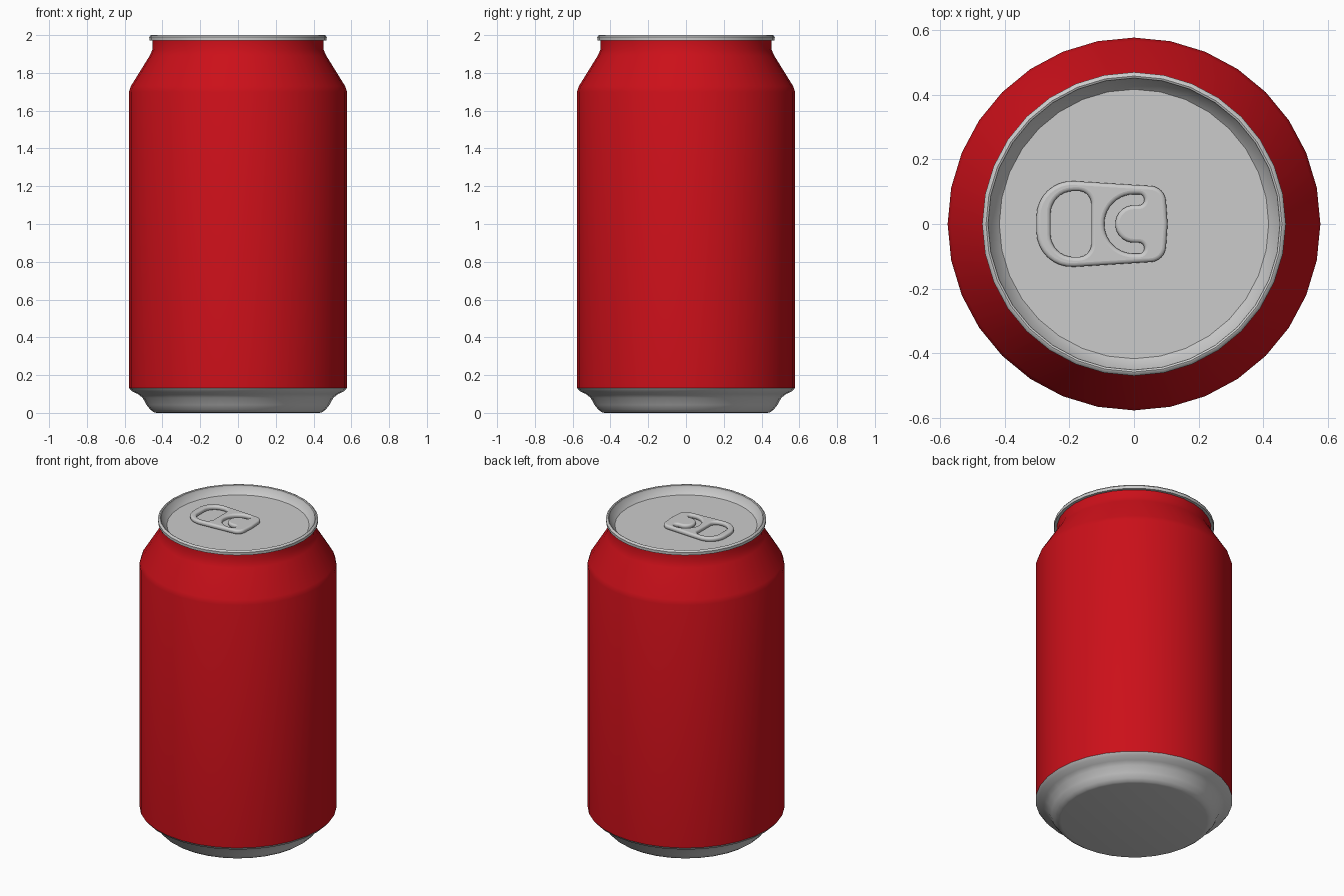
import bpy, bmesh, math
from mathutils import Vector

if "Cube" in bpy.data.objects:
    bpy.data.objects.remove(bpy.data.objects["Cube"])

SIDES = 32


def finish(obj, angle):
    bpy.ops.object.select_all(action='DESELECT')
    obj.select_set(True)
    bpy.context.view_layer.objects.active = obj
    bpy.ops.object.shade_smooth_by_angle(angle=math.radians(angle))


def lathe(name, profile, cap=None, angle=38):
    """Revolve (radius, z) points; cap is the index of a ring to close with a disc."""
    bm = bmesh.new()
    rings = []
    for r, z in profile:
        rings.append([bm.verts.new((r * math.cos(2 * math.pi * i / SIDES),
                                    r * math.sin(2 * math.pi * i / SIDES), z))
                      for i in range(SIDES)])
    for a, b in zip(rings, rings[1:]):
        for i in range(SIDES):
            j = (i + 1) % SIDES
            bm.faces.new((a[i], a[j], b[j], b[i]))
    if cap == 0:
        bm.faces.new(rings[0][::-1])
    elif cap is not None:
        bm.faces.new(rings[cap])
    mesh = bpy.data.meshes.new(name)
    bm.to_mesh(mesh)
    bm.free()
    obj = bpy.data.objects.new(name, mesh)
    bpy.context.collection.objects.link(obj)
    finish(obj, angle)
    return obj


def rounded(corners, steps=8):
    """Closed outline from (x, y, radius) corners."""
    pts = []
    n = len(corners)
    for k, (x, y, r) in enumerate(corners):
        p = Vector((x, y))
        a = (Vector(corners[k - 1][:2]) - p).normalized()
        b = (Vector(corners[(k + 1) % n][:2]) - p).normalized()
        half = a.angle(b) / 2
        centre = p + (a + b).normalized() * r / math.sin(half)
        start = p + a * r / math.tan(half) - centre
        end = p + b * r / math.tan(half) - centre
        sweep = start.angle_signed(end)
        t0 = math.atan2(start.y, start.x)
        for s in range(steps + 1):
            t = t0 - sweep * s / steps
            pts.append((centre.x + r * math.cos(t), centre.y + r * math.sin(t)))
    return pts


def arc(cx, cy, r, a0, a1, steps):
    return [(cx + r * math.cos(math.radians(a0 + (a1 - a0) * i / steps)),
             cy + r * math.sin(math.radians(a0 + (a1 - a0) * i / steps)))
            for i in range(steps + 1)]


# Painted can wall with tapered shoulder and neck
red = bpy.data.materials.new("red_paint")
red.diffuse_color = (0.6, 0.005, 0.01, 1)
red.use_nodes = True
red.node_tree.nodes["Principled BSDF"].inputs["Base Color"].default_value = red.diffuse_color
body = lathe("can_body", [(0.577, 0.132), (0.577, 1.70), (0.567, 1.73), (0.468, 1.89),
                          (0.452, 1.925), (0.452, 1.972)])
body.data.materials.append(red)

# Bare metal base
lathe("can_base", [(0.43, 0.0), (0.445, 0.003), (0.463, 0.016), (0.484, 0.042),
                   (0.505, 0.08), (0.53, 0.10), (0.563, 0.115), (0.577, 0.132)], cap=0)

# Rolled rim and sunken lid
lathe("can_lid", [(0.452, 1.972), (0.469, 1.972), (0.470, 1.99), (0.464, 1.998),
                  (0.458, 2.0), (0.452, 1.997), (0.450, 1.985), (0.417, 1.95)], cap=7)

# Pull tab: rounded plate with a finger hole and a C-shaped slot
plate = rounded([(-0.302, -0.14, 0.11), (0.096, -0.115, 0.05), (0.104, 0, 0.1),
                 (0.096, 0.115, 0.05), (-0.302, 0.14, 0.11)])
finger_hole = rounded([(-0.258, -0.102, 0.07), (-0.132, -0.102, 0.04),
                       (-0.132, 0.102, 0.04), (-0.258, 0.102, 0.07)])
slot = (arc(0, 0, 0.092, 90, 270, 20) + arc(0.015, -0.075, 0.017, -90, 90, 8)
        + arc(0, 0, 0.058, 270, 90, 16) + arc(0.015, 0.075, 0.017, -90, 90, 8))

curve = bpy.data.curves.new("pull_tab", 'CURVE')
curve.dimensions = '2D'
curve.fill_mode = 'BOTH'
curve.extrude = 0.002
curve.bevel_depth = 0.012
curve.bevel_resolution = 3
curve.offset = -0.012
for outline in (plate, finger_hole, slot):
    spline = curve.splines.new('POLY')
    spline.points.add(len(outline) - 1)
    for point, (x, y) in zip(spline.points, outline):
        point.co = (x, y, 0, 1)
    spline.use_cyclic_u = True
tab = bpy.data.objects.new("pull_tab", curve)
tab.location.z = 1.963
bpy.context.collection.objects.link(tab)
bpy.ops.object.select_all(action='DESELECT')
tab.select_set(True)
bpy.context.view_layer.objects.active = tab
bpy.ops.object.convert(target='MESH')
finish(bpy.context.object, 40)
